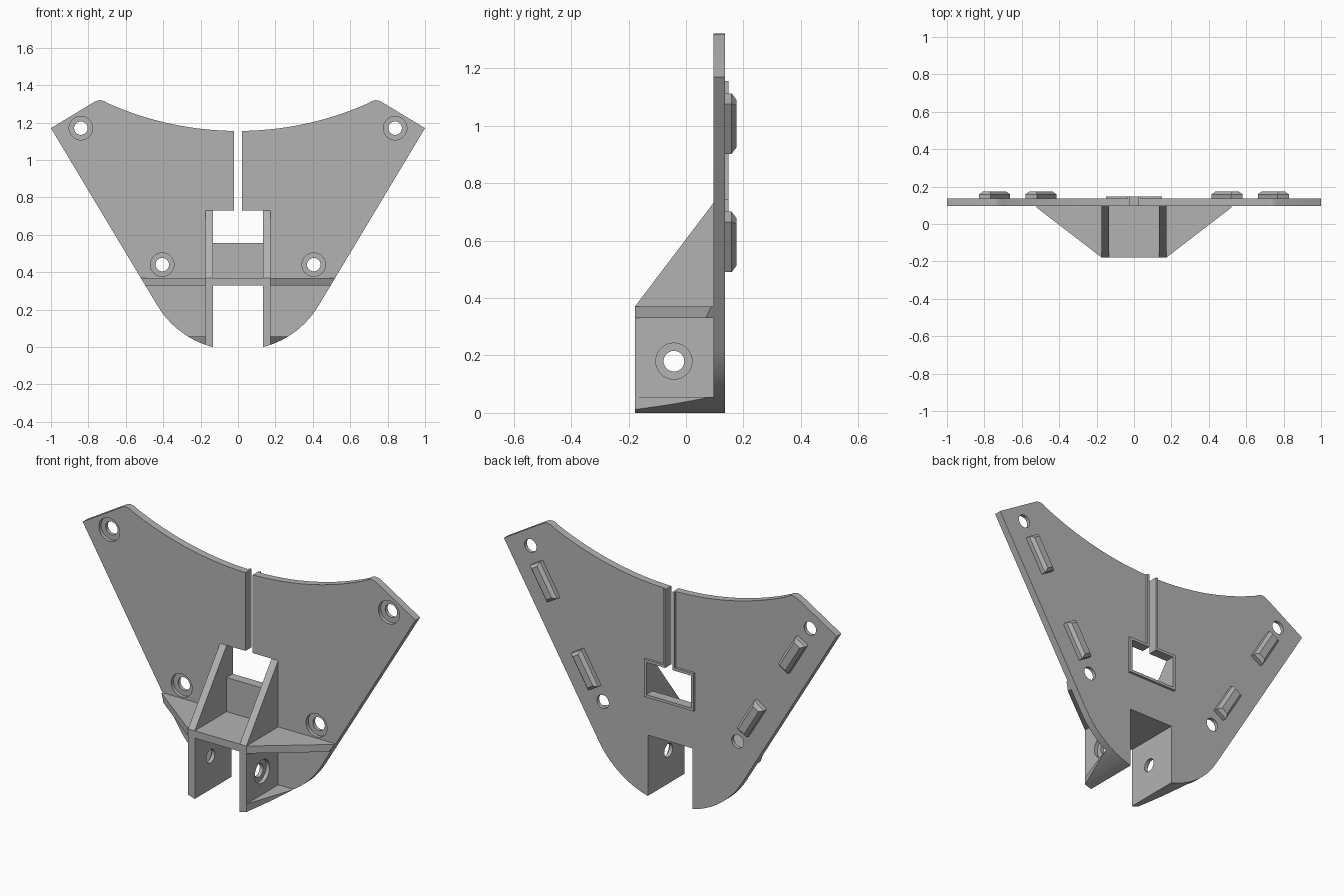
import bpy
import bmesh
from math import sqrt, atan2, pi
from mathutils import Vector, Matrix

cube = bpy.data.objects.get("Cube")
if cube:
    bpy.data.objects.remove(cube, do_unlink=True)

grey = bpy.data.materials.new("plain grey")
grey.use_nodes = True
colour = (0.45, 0.45, 0.45, 1)
grey.diffuse_color = colour
grey.node_tree.nodes["Principled BSDF"].inputs["Base Color"].default_value = colour

FRONT, PLATE, BACK = -0.178, 0.095, 0.135   # depth of bracket front, plate front, plate back
INNER, OUTER = 0.135, 0.175                 # wall faces
SLOT = 0.022


def finish(bm, name):
    bmesh.ops.recalc_face_normals(bm, faces=bm.faces)
    mesh = bpy.data.meshes.new(name)
    bm.to_mesh(mesh)
    bm.free()
    mesh.materials.append(grey)
    ob = bpy.data.objects.new(name, mesh)
    bpy.context.collection.objects.link(ob)
    return ob


def extrude(points, vector):
    """Solid made by sweeping a flat outline along a vector."""
    bm = bmesh.new()
    face = bm.faces.new([bm.verts.new(p) for p in points])
    swept = bmesh.ops.extrude_face_region(bm, geom=[face])["geom"]
    bmesh.ops.translate(bm, vec=vector,
                        verts=[v for v in swept if isinstance(v, bmesh.types.BMVert)])
    return bm


def symmetric(half):
    return half + [(-x, z) for x, z in reversed(half) if x > 0]


def slab(outline, y0, y1):
    return extrude([(x, y0, z) for x, z in outline], (0, y1 - y0, 0))


def slice_off(bm, a, b, side):
    """Cut away everything outside the upright plane through a and b."""
    normal = Vector((side * (b[1] - a[1]), a[0] - b[0], 0))
    bmesh.ops.bisect_plane(bm, geom=bm.verts[:] + bm.edges[:] + bm.faces[:],
                           plane_co=(side * a[0], a[1], 0), plane_no=normal,
                           clear_outer=True)
    bmesh.ops.holes_fill(bm, edges=[e for e in bm.edges if e.is_boundary])


def drill(ob, centre, direction, radius, depth):
    bm = bmesh.new()
    turn = Vector(direction).to_track_quat('Z', 'Y').to_matrix().to_4x4()
    bmesh.ops.create_cone(bm, cap_ends=True, segments=40, radius1=radius, radius2=radius,
                          depth=depth, matrix=Matrix.Translation(centre) @ turn)
    cutter = finish(bm, "drill_cutter")
    cutter.hide_render = True
    mod = ob.modifiers.new("hole", 'BOOLEAN')
    mod.operation, mod.solver, mod.object = 'DIFFERENCE', 'EXACT', cutter
    bpy.context.view_layer.objects.active = ob
    bpy.ops.object.modifier_apply(modifier=mod.name)
    bpy.data.objects.remove(cutter, do_unlink=True)


def counterbore(ob, centre, direction):
    drill(ob, centre, direction, 0.063, 0.04)
    drill(ob, centre, direction, 0.036, 0.2)


def low(x):   # rounded lower edge
    return 0.47 - sqrt(0.2357 - (x - 0.014) ** 2)


def high(x):  # hollow upper edge
    return 1.155 + 1.708 - sqrt(1.708 ** 2 - x * x)


def steps(a, b, n):
    return [a + (b - a) * i / n for i in range(n + 1)]


parts = []

# Main plate with slot, window and bottom opening
half = [(0, 0.33), (INNER, 0.33)]
half += [(x, max(0, low(x))) for x in steps(INNER, 0.43, 16)]
half += [(1, 1.17), (0.765, 1.312), (0.75, 1.318), (0.735, 1.32), (0.715, 1.315)]
half += [(x, high(x)) for x in steps(0.70, SLOT, 24)]
half += [(SLOT, 0.73), (INNER, 0.73), (INNER, 0.555), (0, 0.555)]
plate = finish(slab(symmetric(half), PLATE, BACK), "main_plate")
for side in (1, -1):
    for x, z in ((0.84, 1.17), (0.405, 0.44)):
        counterbore(plate, (side * x, PLATE, z), (0, 1, 0))
parts.append(plate)

# Thin raised rim round the slot and window
rim = [(0, 0.54), (0.15, 0.54), (0.15, 0.745), (0.035, 0.745), (0.035, 1.155), (SLOT, 1.155),
       (SLOT, 0.73), (INNER, 0.73), (INNER, 0.555), (0, 0.555)]
parts.append(finish(slab(symmetric(rim), BACK, 0.148), "back_rim"))

# Shelf tapering from the plate to the bracket front
shelf = slab(symmetric([(0, 0.33), (0.496, 0.33), (0.52, 0.37), (0, 0.37)]), FRONT, PLATE)
for side in (1, -1):
    slice_off(shelf, (OUTER, FRONT), (0.53, PLATE), side)
parts.append(finish(shelf, "shelf"))

for side, label in ((1, "left"), (-1, "right")):
    # Bracket wall with sloping top and pivot hole
    profile = [(FRONT, 0), (PLATE, 0), (PLATE, 0.73), (FRONT, 0.37)]
    bm = extrude([(side * INNER, y, z) for y, z in profile], (side * (OUTER - INNER), 0, 0))
    for v in bm.verts:
        if v.co.z < 0.01 and abs(v.co.x) > 0.15:
            v.co.z = low(OUTER)
    wall = finish(bm, label + "_wall")
    counterbore(wall, (side * OUTER, -0.042, 0.18), (1, 0, 0))
    parts.append(wall)

    # Small foot gusset following the rounded lower edge
    foot = [(side * x, low(x)) for x in steps(OUTER, 0.267, 6)] + [(side * OUTER, 0.055)]
    bm = slab(foot, FRONT, PLATE)
    slice_off(bm, (OUTER, FRONT), (0.27, PLATE), side)
    parts.append(finish(bm, label + "_foot_gusset"))

    # Chamfered bars on the back, parallel to the plate edge
    for x, z, place in ((0.498, 0.595, "lower"), (0.745, 1.007, "upper")):
        bm = bmesh.new()
        bmesh.ops.create_cube(bm, size=1)
        bmesh.ops.scale(bm, vec=(0.071, 0.042, 0.203), verts=bm.verts)
        top = [e for e in bm.edges if all(v.co.y > 0 for v in e.verts)]
        bmesh.ops.bevel(bm, geom=top, offset=0.016, segments=1, affect='EDGES')
        lean = Matrix.Rotation(side * atan2(0.57, 0.95), 4, 'Y')
        bmesh.ops.transform(bm, verts=bm.verts,
                            matrix=Matrix.Translation((side * x, 0.154, z)) @ lean)
        parts.append(finish(bm, label + "_" + place + "_bar"))

# Smooth the curved edges, keep corners sharp
bpy.ops.object.select_all(action='DESELECT')
for ob in parts:
    ob.select_set(True)
bpy.context.view_layer.objects.active = plate
bpy.ops.object.shade_smooth_by_angle(angle=pi / 9)
